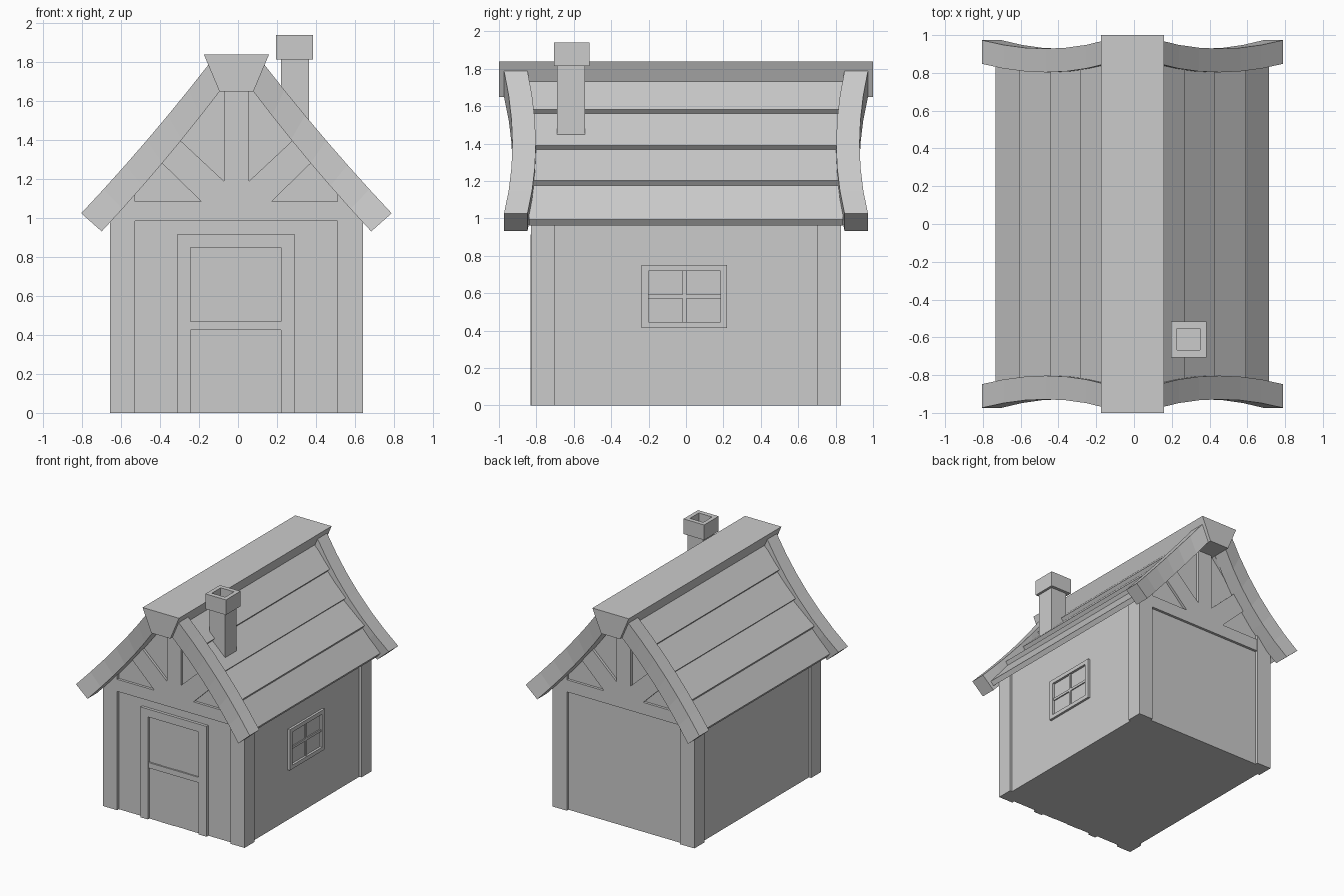
import bpy, bmesh
from mathutils import Vector

if "Cube" in bpy.data.objects:
    bpy.data.objects.remove(bpy.data.objects["Cube"])

CX = -0.008  # house centreline


def make(name, verts, faces):
    bm = bmesh.new()
    vs = [bm.verts.new(v) for v in verts]
    for f in faces:
        bm.faces.new([vs[i] for i in f])
    bmesh.ops.recalc_face_normals(bm, faces=bm.faces)
    me = bpy.data.meshes.new(name)
    bm.to_mesh(me)
    bm.free()
    ob = bpy.data.objects.new(name, me)
    bpy.context.collection.objects.link(ob)
    return ob


def loft(name, rings):
    """Closed solid through a list of rings with equal point counts."""
    n = len(rings[0])
    verts = [p for r in rings for p in r]
    faces = [list(range(n)), list(range(len(verts) - n, len(verts)))]
    for k in range(len(rings) - 1):
        for i in range(n):
            j = (i + 1) % n
            faces.append([k * n + i, k * n + j, (k + 1) * n + j, (k + 1) * n + i])
    return make(name, verts, faces)


def prism(name, pts, y0, y1, sx=1, sy=1):
    """Extrude an x-z profile along y, mirrored by sx / sy."""
    return loft(name, [[(CX + sx * x, sy * y, z) for x, z in pts] for y in (y0, y1)])


def box(name, x0, x1, y0, y1, z0, z1):
    return loft(name, [[(x0, y0, z), (x1, y0, z), (x1, y1, z), (x0, y1, z)] for z in (z0, z1)])


# walls with gables
prism("walls", [(-0.63, 0), (0.63, 0), (0.63, 1.08), (0, 1.75), (-0.63, 1.08)], -0.808, 0.808)

# corner posts, with tops cut to the roof pitch
for sx in (-1, 1):
    for sy in (-1, 1):
        prism("corner_post", [(0.52, 0), (0.65, 0), (0.65, 1.04), (0.52, 1.19)], 0.70, 0.83, sx, sy)

# gable timbers: tie beam, king post and diagonal braces at both ends
for sy in (-1, 1):
    prism("tie_beam", [(-0.52, 0.985), (0.52, 0.985), (0.52, 1.085), (-0.52, 1.085)], 0.79, 0.829, 1, sy)
    prism("king_post", [(-0.065, 1.08), (0.065, 1.08), (0.065, 1.69), (-0.065, 1.69)], 0.79, 0.829, 1, sy)
    for sx in (-1, 1):
        prism("gable_brace", [(0, 1.085), (0.18, 1.085), (0.39, 1.29), (0.30, 1.41), (0, 1.13)],
              0.79, 0.829, sx, sy)

# roof slopes with stepped courses
slope = [(0, 1.79), (0.12, 1.735), (0.278, 1.583), (0.258, 1.56), (0.435, 1.39), (0.415, 1.369),
         (0.60, 1.203), (0.58, 1.176), (0.724, 0.995), (0.70, 0.963), (0.09, 1.65), (0, 1.70)]
for sx in (-1, 1):
    prism("roof_slope", slope, -0.84, 0.84, sx)

# ridge beam
prism("ridge_beam", [(-0.167, 1.84), (0.167, 1.84), (0.087, 1.65), (-0.087, 1.65)], -1, 1)

# bowed barge boards
for sx in (-1, 1):
    for sy in (-1, 1):
        rings = []
        for i in range(7):
            t = i / 6
            bow = (2 * t - 1) ** 2
            sag = 0.012 * (1 - bow)
            o = Vector((0.142, 1.79)).lerp(Vector((0.797, 1.025)), t) - Vector((0.76, 0.65)) * sag
            n = Vector((0.087, 1.65)).lerp(Vector((0.692, 0.932)), t) - Vector((0.76, 0.65)) * sag
            y = 0.803 + 0.045 * bow
            rings.append([(CX + sx * p.x, sy * (y + d), p.y)
                          for p, d in ((o, 0), (o, 0.125), (n, 0.125), (n, 0))])
        loft("barge_board", rings)

# chimney shaft and hollow cap
box("chimney_shaft", 0.22, 0.365, -0.69, -0.54, 1.30, 1.83)
ring = lambda x0, x1, y0, y1, z: [(x0, y0, z), (x1, y0, z), (x1, y1, z), (x0, y1, z)]
cap_out, cap_in = (0.195, 0.384, -0.706, -0.516), (0.228, 0.35, -0.668, -0.552)
loft("chimney_cap", [ring(*cap_out, 1.815), ring(*cap_out, 1.94),
                     ring(*cap_in, 1.94), ring(*cap_in, 1.85)])

# door frame, planks and cross bar
box("door_jamb", -0.312, -0.245, -0.832, -0.79, 0, 0.85)
box("door_jamb", 0.22, 0.293, -0.832, -0.79, 0, 0.85)
box("door_lintel", -0.312, 0.293, -0.832, -0.79, 0.85, 0.915)
edges = [-0.245, -0.13, -0.012, 0.105, 0.22]
for i in range(4):
    box("door_plank", edges[i], edges[i + 1], -0.812 - 0.003 * (i % 2), -0.79, 0, 0.85)
box("door_bar", -0.245, 0.22, -0.826, -0.79, 0.425, 0.47)

# window on the right wall: frame and glazing bars
wx = (0.60, 0.641)
for z0, z1 in ((0.415, 0.447), (0.72, 0.752)):
    box("window_rail", *wx, -0.237, 0.22, z0, z1)
for y0, y1 in ((-0.237, -0.20), (0.185, 0.22)):
    box("window_stile", *wx, y0, y1, 0.447, 0.72)
box("window_bar_upright", 0.60, 0.632, -0.018, 0.002, 0.447, 0.72)
box("window_bar_level", 0.60, 0.631, -0.20, 0.185, 0.573, 0.593)
